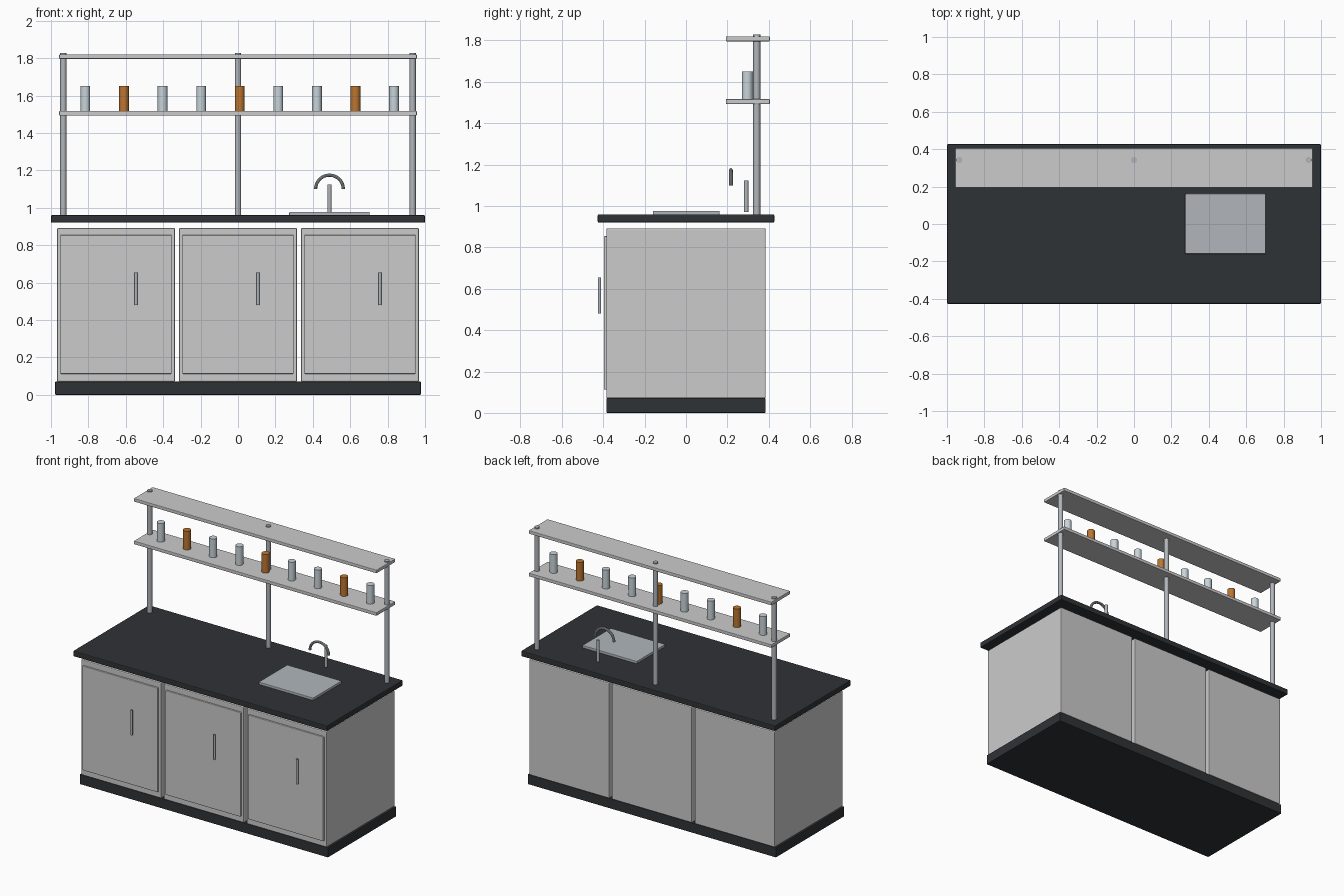
import bpy
from math import cos, sin, pi

if "Cube" in bpy.data.objects:
    bpy.data.objects.remove(bpy.data.objects["Cube"])


def material(name, r, g, b):
    m = bpy.data.materials.new(name)
    m.diffuse_color = (r, g, b, 1)
    m.use_nodes = True
    m.node_tree.nodes["Principled BSDF"].inputs["Base Color"].default_value = m.diffuse_color
    return m


DARK = material("dark_resin", 0.028, 0.032, 0.036)
DOOR = material("pale_grey", 0.60, 0.61, 0.63)
STEEL = material("steel", 0.44, 0.47, 0.50)
CLEAR = material("clear_glass", 0.58, 0.66, 0.70)
AMBER = material("amber_glass", 0.50, 0.18, 0.03)


def finish(o, name, mat):
    o.name = name
    if mat:
        o.data.materials.append(mat)
    return o


def box(name, x, y, z, mat=None, bevel=0.006):
    """Softly bevelled box from (min, max) ranges."""
    bpy.ops.mesh.primitive_cube_add(size=1, location=[(a + b) / 2 for a, b in (x, y, z)])
    o = bpy.context.object
    o.scale = [b - a for a, b in (x, y, z)]
    bpy.ops.object.transform_apply(location=False, rotation=False, scale=True)
    m = o.modifiers.new("soft_edges", 'BEVEL')
    m.width, m.segments = bevel, 2
    return finish(o, name, mat)


def rod(name, x, y, z0, z1, r, mat=None, sides=24):
    bpy.ops.mesh.primitive_cylinder_add(vertices=sides, radius=r, depth=z1 - z0,
                                        location=(x, y, (z0 + z1) / 2))
    bpy.ops.object.shade_smooth_by_angle()
    return finish(bpy.context.object, name, mat)


# Base and worktop
box("plinth", (-0.978, 0.978), (-0.385, 0.385), (0, 0.07), DARK, 0.004)
box("worktop", (-1, 1), (-0.427, 0.427), (0.92, 0.96), DARK)

# Three cabinets with doors and handles
for i in range(3):
    c = (i - 1) * 0.652
    box(f"cabinet_{i}", (c - 0.315, c + 0.315), (-0.385, 0.385), (0.07, 0.892))
    box(f"door_{i}", (c - 0.297, c + 0.297), (-0.397, -0.379), (0.112, 0.854), DOOR, 0.004)
    rod(f"handle_{i}", c + 0.107, -0.418, 0.48, 0.655, 0.008, STEEL, 16)

# Reagent rack: posts and shelves
for i in range(3):
    rod(f"rack_post_{i}", (i - 1) * 0.934, 0.342, 0.955, 1.828, 0.017, STEEL)
for i, z in enumerate((1.493, 1.796)):
    box(f"rack_shelf_{i}", (-0.956, 0.956), (0.193, 0.405), (z, z + 0.024), None, 0.004)

# Bottles, every third one amber
for i in range(9):
    rod(f"bottle_{i}", -0.816 + i * 0.2063, 0.297, 1.515, 1.65, 0.026,
        AMBER if i % 3 == 1 else CLEAR)

# Sink plate and tap
box("sink", (0.274, 0.704), (-0.16, 0.162), (0.955, 0.977), STEEL, 0.004)
rod("tap_stem", 0.489, 0.291, 0.97, 1.123, 0.011, STEEL, 16)

curve = bpy.data.curves.new("tap_spout", 'CURVE')
curve.dimensions = '3D'
curve.bevel_depth, curve.bevel_resolution = 0.009, 3
curve.use_fill_caps = True
path = curve.splines.new('POLY')
path.points.add(24)
for i, p in enumerate(path.points):
    a = pi * i / 24
    p.co = (0.489 + 0.074 * cos(a), 0.217, 1.10 + 0.074 * sin(a), 1)
spout = bpy.data.objects.new("tap_spout", curve)
bpy.context.collection.objects.link(spout)
bpy.ops.object.select_all(action='DESELECT')
spout.select_set(True)
bpy.context.view_layer.objects.active = spout
bpy.ops.object.convert(target='MESH')
bpy.ops.object.shade_smooth_by_angle()
finish(bpy.context.object, "tap_spout", STEEL)
